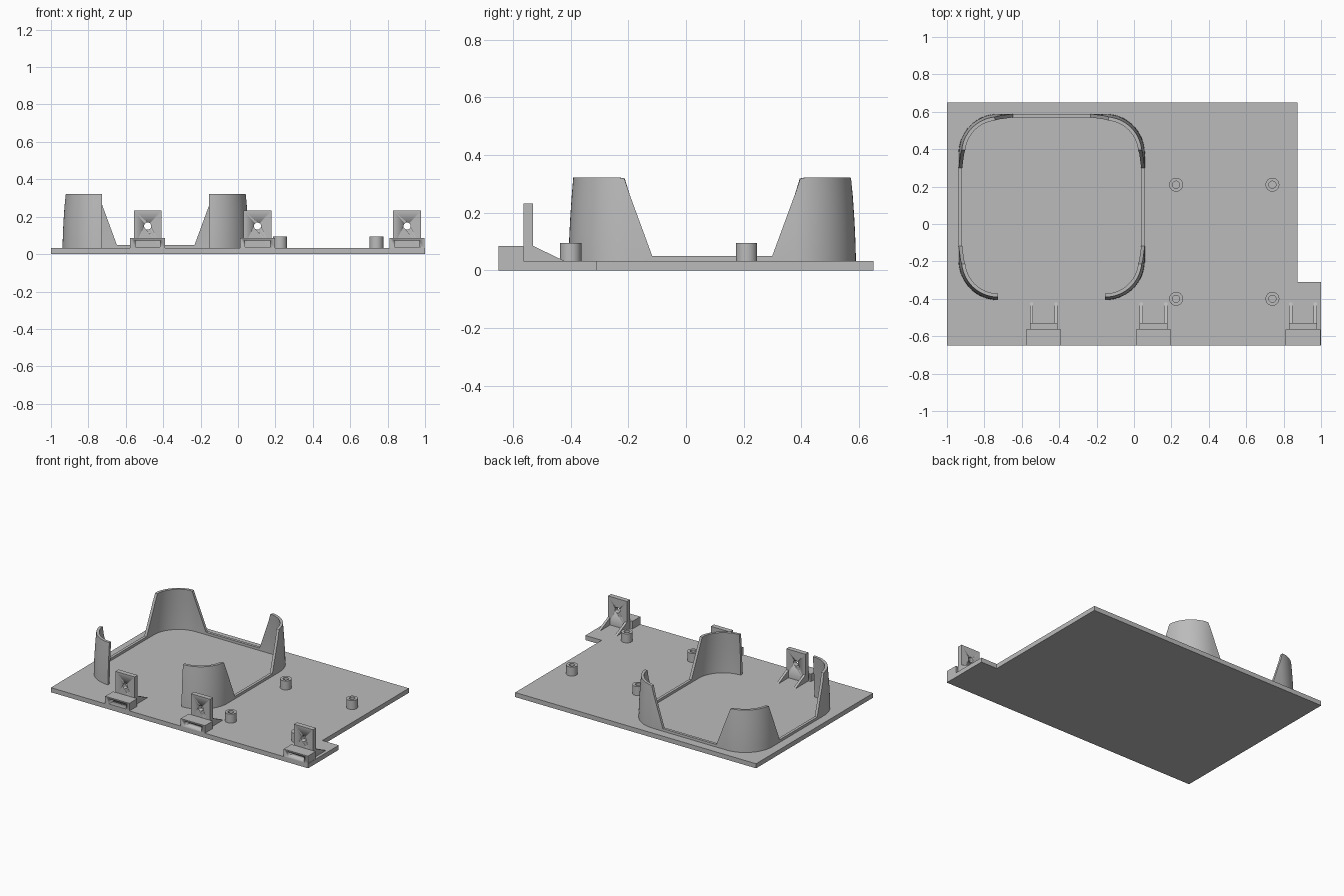
import bpy, bmesh
from math import sin, cos, pi, radians

if "Cube" in bpy.data.objects:
    bpy.data.objects.remove(bpy.data.objects["Cube"])

grey = bpy.data.materials.new("plain grey")
grey.use_nodes = True
grey.diffuse_color = (0.5, 0.5, 0.5, 1)
grey.node_tree.nodes["Principled BSDF"].inputs["Base Color"].default_value = (0.5, 0.5, 0.5, 1)

T = 0.032  # top of the base plate


def finish(name, bm):
    bmesh.ops.recalc_face_normals(bm, faces=bm.faces)
    me = bpy.data.meshes.new(name)
    bm.to_mesh(me)
    bm.free()
    me.materials.append(grey)
    me.shade_smooth()
    me.set_sharp_from_angle(angle=radians(30))
    ob = bpy.data.objects.new(name, me)
    bpy.context.collection.objects.link(ob)
    return ob


def prism(name, profile, shift):
    """Extrude a closed 3D profile by a vector."""
    bm = bmesh.new()
    face = bm.faces.new([bm.verts.new(p) for p in profile])
    ext = bmesh.ops.extrude_face_region(bm, geom=[face])["geom"]
    bmesh.ops.translate(bm, vec=shift, verts=[v for v in ext if isinstance(v, bmesh.types.BMVert)])
    return finish(name, bm)


def box(name, x0, x1, y0, y1, z0, z1):
    return prism(name, [(x0, y0, z0), (x1, y0, z0), (x1, y1, z0), (x0, y1, z0)], (0, 0, z1 - z0))


def cut(ob, cutter):
    """Subtract the cutter and bake the result."""
    mod = ob.modifiers.new("cut", "BOOLEAN")
    mod.operation, mod.solver, mod.object = "DIFFERENCE", "EXACT", cutter
    graph = bpy.context.evaluated_depsgraph_get()
    baked = bpy.data.meshes.new_from_object(ob.evaluated_get(graph))
    ob.modifiers.clear()
    ob.data = baked
    bpy.data.objects.remove(cutter)


# Base plate with a tab at the front left
prism("base_plate", [(-1, -0.65, 0), (1, -0.65, 0), (1, -0.31, 0), (0.873, -0.31, 0),
                     (0.873, 0.65, 0), (-1, 0.65, 0)], (0, 0, T))

# Holder wall: rounded square, tall leaning corners, low rails, open front
CX, CY, HALF, R, THICK = -0.44, 0.091, 0.498, 0.212, 0.019
ARC, LAYERS, TALL, LOW = 16, 6, 0.322, 0.05


def wall_height(x, y):
    dx, dy = HALF - abs(x), HALF - abs(y)
    v = dy if y < 0 else max(dx, dy)
    f = min(1, max(0, (v - 0.19) / 0.1))
    return TALL + (LOW - TALL) * f


path = []  # x, y and outward normal around the outline
corners = [(-1, -1, 1.5 * pi), (-1, 1, pi), (1, 1, pi / 2), (1, -1, 0)]
for i, (sx, sy, start) in enumerate(corners):
    for k in range(ARC + 1):
        a = start - k / ARC * pi / 2
        path.append((sx * (HALF - R) + R * cos(a), sy * (HALF - R) + R * sin(a), cos(a), sin(a)))
    if i < 3:
        nx, ny = round(cos(a)), round(sin(a))
        for s in (-1, 1):  # foot of each slope on the straight run
            t = s * (HALF - 0.29)
            path.append((nx * HALF + ny * t, ny * HALF - nx * t, nx, ny))

bm = bmesh.new()
rings = []
for x, y, nx, ny in path:
    top = wall_height(x, y)
    sides = []
    for inset in (0, THICK):
        column = []
        for k in range(LAYERS + 1):
            z = T + (top - T) * k / LAYERS
            d = inset + 0.016 * ((z - T) / (TALL - T)) ** 1.6
            column.append(bm.verts.new((CX + x - nx * d, CY + y - ny * d, z)))
        sides.append(column)
    rings.append(sides[0] + sides[1][::-1])
for a, b in zip(rings, rings[1:]):
    for k in range(len(a)):
        j = (k + 1) % len(a)
        bm.faces.new((a[k], a[j], b[j], b[k]))
bm.faces.new(rings[0])
bm.faces.new(rings[-1])
finish("holder_wall", bm)


# Hollow standoff posts
def standoff(name, x, y, sides=32):
    bm = bmesh.new()
    loops = [[bm.verts.new((x + r * cos(2 * pi * i / sides), y + r * sin(2 * pi * i / sides), z))
              for i in range(sides)] for r, z in ((0.037, T), (0.037, 0.095), (0.019, 0.095), (0.019, T))]
    for a, b in zip(loops, loops[1:] + loops[:1]):
        for i in range(sides):
            j = (i + 1) % sides
            bm.faces.new((a[i], a[j], b[j], b[i]))
    finish(name, bm)


for row, y in (("front", -0.40), ("back", 0.21)):
    for side, x in (("right", 0.225), ("left", 0.74)):
        standoff(f"{row}_{side}_standoff", x, y)

# Three brackets: slotted block, drilled upright and two gussets
for place, x in (("right", -0.483), ("middle", 0.104), ("left", 0.904)):
    block = box(f"{place}_slotted_block", x - 0.094, x + 0.094, -0.65, -0.564, T, 0.085)
    cut(block, box("slot_cutter", x - 0.066, x + 0.066, -0.7, -0.5, 0.038, 0.073))

    upright = box(f"{place}_upright", x - 0.074, x + 0.074, -0.564, -0.53, T, 0.232)
    drill = [(x + 0.019 * cos(2 * pi * i / 32), -0.6, 0.15 + 0.019 * sin(2 * pi * i / 32)) for i in range(32)]
    cut(upright, prism("drill_cutter", drill, (0, 0.1, 0)))

    for side, gx in (("right", x - 0.074), ("left", x + 0.057)):
        prism(f"{place}_{side}_gusset", [(gx, -0.53, T), (gx, -0.42, T), (gx, -0.53, 0.085)], (0.017, 0, 0))
